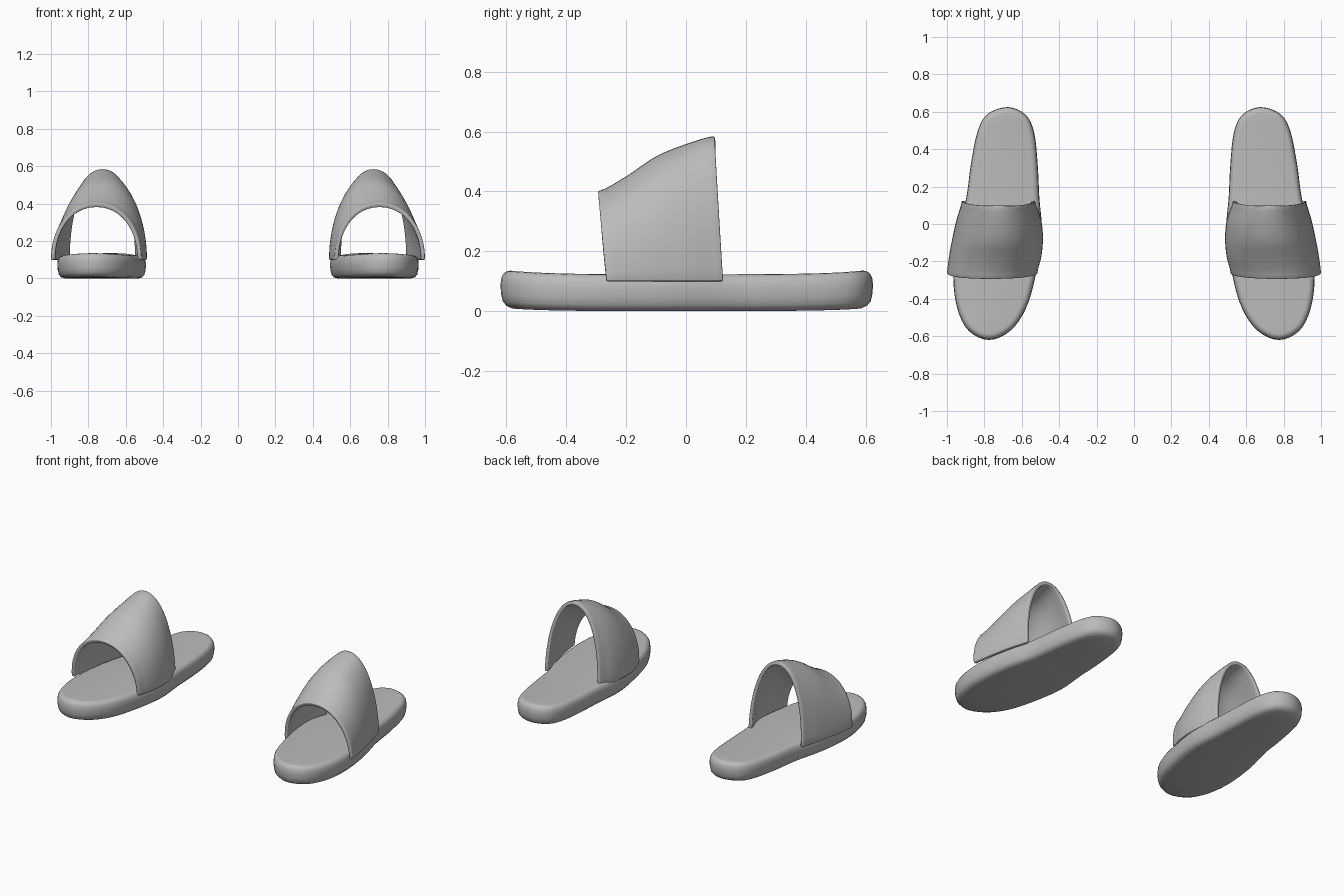
import bpy, math
from mathutils import Vector

cube = bpy.data.objects.get("Cube")
if cube:
    bpy.data.objects.remove(cube)

grey = bpy.data.materials.new("plain grey")
grey.use_nodes = True
COLOUR = (0.5, 0.5, 0.5, 1)
grey.diffuse_color = COLOUR
grey.node_tree.nodes["Principled BSDF"].inputs["Base Color"].default_value = COLOUR


def spline(points, i, f, closed=False):
    """Catmull-Rom value between points i and i + 1."""
    n = len(points)
    pick = (lambda k: points[k % n]) if closed else (lambda k: points[min(max(k, 0), n - 1)])
    a, b, c, d = (Vector(pick(i + k)) for k in (-1, 0, 1, 2))
    return 0.5 * (2 * b + (c - a) * f + (2 * a - 5 * b + 4 * c - d) * f**2
                  + (3 * b - a - 3 * c + d) * f**3)


def make(name, verts, faces, side):
    """Mesh object on the left (+1) or mirrored to the right (-1)."""
    mesh = bpy.data.meshes.new(name)
    if side < 0:
        faces = [f[::-1] for f in faces]
    mesh.from_pydata([(side * x, y, z) for x, y, z in verts], [], faces)
    mesh.materials.append(grey)
    obj = bpy.data.objects.new(name, mesh)
    bpy.context.collection.objects.link(obj)
    bpy.ops.object.select_all(action='DESELECT')
    obj.select_set(True)
    bpy.context.view_layer.objects.active = obj
    bpy.ops.object.shade_smooth_by_angle(angle=math.radians(50))
    return obj


# Sole outline: toe, outer side, heel, inner side
OUTLINE = [(.775, -.62), (.885, -.57), (.945, -.45), (.966, -.28), (.945, -.06),
           (.897, .14), (.872, .32), (.835, .5), (.78, .59),
           (.675, .625),
           (.58, .585), (.534, .49), (.515, .32), (.506, .14), (.492, -.06),
           (.527, -.28), (.577, -.45), (.66, -.57)]
# Edge rounding of the sole: height, inset
EDGE = [(0, .04), (.006, .02), (.02, .008), (.045, .002), (.075, 0),
        (.1, .003), (.114, .011), (.121, .022), (.123, .034)]


def sole(name, side):
    steps = 4
    ring = [spline(OUTLINE, i, k / steps, True)
            for i in range(len(OUTLINE)) for k in range(steps)]
    n = len(ring)
    verts, faces = [], []
    for z, inset in EDGE:
        for i, p in enumerate(ring):
            t = (ring[(i + 1) % n] - ring[i - 1]).normalized()
            q = p + inset * Vector((-t.y, t.x))
            verts.append((q.x, q.y, z + .012 * (abs(p.y) / .62)**4 * (1 if z else .7)))
    for r in range(len(EDGE) - 1):
        for i in range(n):
            j = (i + 1) % n
            faces.append((r * n + i, r * n + j, r * n + n + j, r * n + n + i))
    # Ladder of faces across the footbed and the underside
    top = (len(EDGE) - 1) * n
    for i in range(n // 2):
        a, b, c, d = i, i + 1, n - i - 1, (n - i) % n
        quad = list(dict.fromkeys((a, b, c, d)))
        faces.append([top + v for v in quad])
        faces.append(quad[::-1])
    make(name, verts, faces, side)


# Strap arches from front to back: inner x, outer x, crown height
ARCHES = [(.517, 1.0, .40), (.494, .988, .452), (.487, .97, .517),
          (.497, .948, .557), (.53, .92, .585)]
BASE = .1


def strap(name, side):
    steps, cols = 4, 36
    rows = (len(ARCHES) - 1) * steps
    verts, faces = [], []
    for r in range(rows + 1):
        i = min(r // steps, len(ARCHES) - 2)
        inner, outer, crown = spline(ARCHES, i, r / steps - i)
        for c in range(cols + 1):
            a = math.pi * c / cols
            s, k = math.sin(a), math.cos(a)
            x = (inner + outer) / 2 + (outer - inner) / 2 * math.copysign(abs(k)**.95, k)
            lift = max(s, 0)**.95
            verts.append((x, -.265 + .39 * r / rows - .03 * lift,
                          BASE + (crown - BASE) * lift))
    w = cols + 1
    for r in range(rows):
        for c in range(cols):
            v = r * w + c
            faces.append((v, v + w, v + w + 1, v + 1))
    obj = make(name, verts, faces, side)
    thick = obj.modifiers.new("thickness", 'SOLIDIFY')
    thick.thickness = .022
    thick.offset = -1
    soft = obj.modifiers.new("soft edges", 'BEVEL')
    soft.width = .005
    soft.segments = 2
    soft.limit_method = 'ANGLE'
    soft.angle_limit = math.radians(50)


for label, side in (("left", 1), ("right", -1)):
    sole(label + "_sole", side)
    strap(label + "_strap", side)
